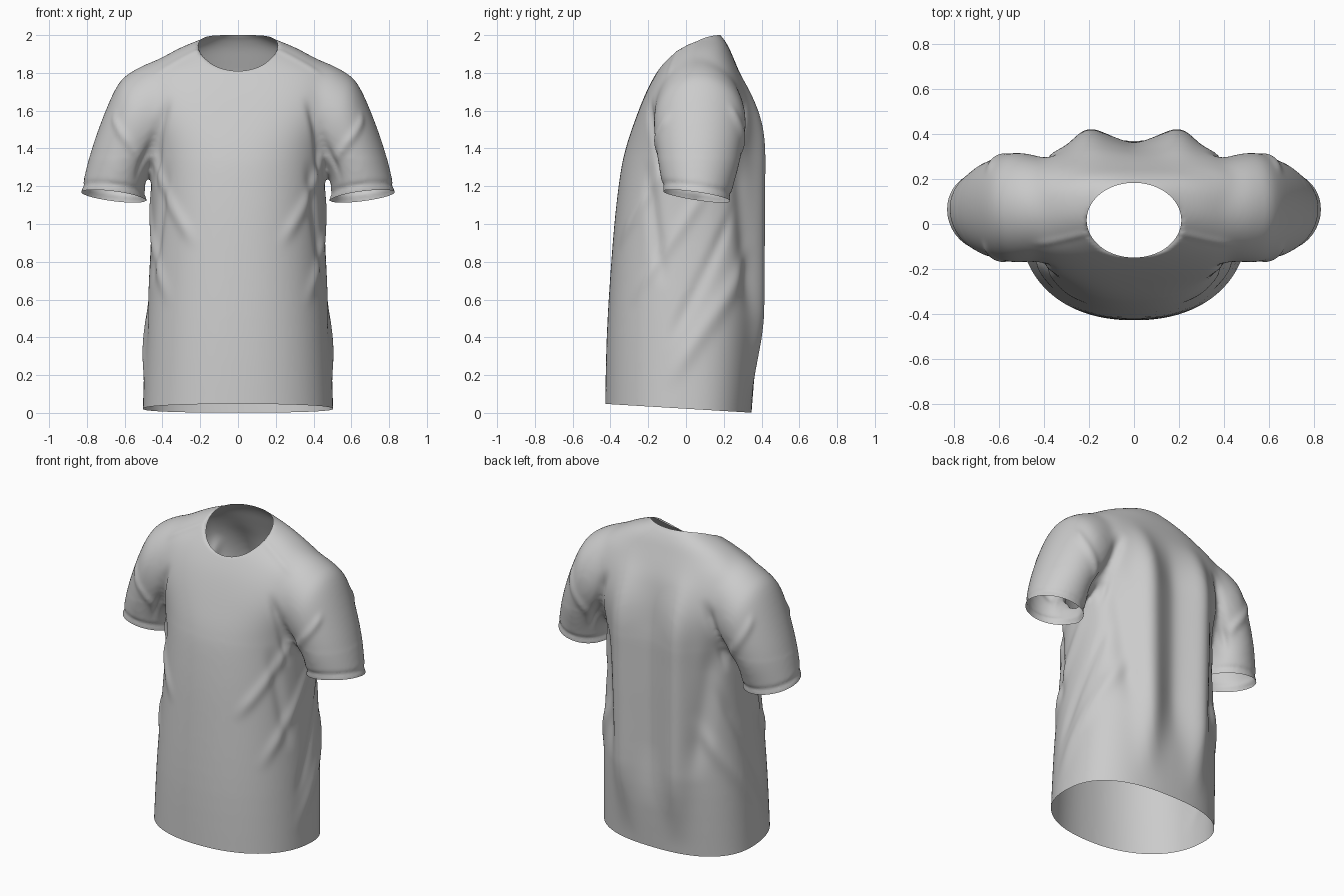
import bpy, bmesh, math
from mathutils import Vector as V

if "Cube" in bpy.data.objects:
    bpy.data.objects.remove(bpy.data.objects["Cube"])

N = 64


def loft(bm, rings):
    """Closed tube through a list of point rings."""
    loops = [[bm.verts.new(p) for p in r] for r in rings]
    for a, b in zip(loops, loops[1:]):
        for i in range(N):
            j = (i + 1) % N
            bm.faces.new((a[i], a[j], b[j], b[i]))
    bm.faces.new(loops[0])
    bm.faces.new(loops[-1])


def spline(rows, steps=5):
    """Catmull-Rom refinement of number rows."""
    rows = [V(r) for r in rows]
    out = []
    for i in range(len(rows) - 1):
        p0, p1, p2, p3 = rows[max(i - 1, 0)], rows[i], rows[i + 1], rows[min(i + 2, len(rows) - 1)]
        for k in range(steps):
            t = k / steps
            out.append(0.5 * (2 * p1 + (p2 - p0) * t + (2 * p0 - 5 * p1 + 4 * p2 - p3) * t * t
                              + (3 * p1 - p0 - 3 * p2 + p3) * t ** 3))
    return out + [rows[-1]]


def sgnpow(c, n):
    return math.copysign(abs(c) ** (2 / n), c)


# Torso sections: height, half width, front y, back y
TORSO = [(-.15, .51, -.43, .335), (.4, .49, -.42, .375), (.9, .462, -.388, .385),
         (1.2, .459, -.357, .387), (1.38, .47, -.325, .385), (1.55, .50, -.27, .365),
         (1.7, .52, -.21, .325), (1.8, .51, -.157, .285), (1.87, .42, -.11, .255),
         (1.93, .315, -.06, .23), (1.97, .22, -.02, .207), (2.01, .12, .05, .18)]
# Sleeve sections: outer x z, inner x z, front y, back y
SLEEVE = [(.25, 1.95, .22, 1.45, -.11, .25), (.42, 1.875, .34, 1.36, -.155, .29),
          (.55, 1.815, .42, 1.31, -.17, .315), (.645, 1.725, .465, 1.27, -.17, .315),
          (.765, 1.43, .495, 1.20, -.145, .28), (.832, 1.16, .49, 1.10, -.115, .235),
          (.85, .98, .50, .92, -.11, .23)]
ANG = [2 * math.pi * i / N for i in range(N)]

bm = bmesh.new()
rings = []
for z, a, yf, yb in spline(TORSO):
    r = []
    cy = .06 * min(max(z / 1.5, 0), 1) + max(0, z - 1.8) * .2
    for t in ANG:
        back = math.sin(t) > 0
        n = 2.2 + (.25 if back else 0) + .7 * math.exp(-((z - 1.66) / .2) ** 2)  # square chest
        r.append((a * sgnpow(math.cos(t), n), cy + (yb - cy if back else cy - yf) * sgnpow(math.sin(t), n), z))
    rings.append(r)
loft(bm, rings)
for s in (1, -1):
    rings = []
    for ox, oz, ix, iz, yf, yb in spline(SLEEVE):
        c = V(((ox + ix) / 2, (yf + yb) / 2, (oz + iz) / 2))
        u, w = V(((ox - ix) / 2, 0, (oz - iz) / 2)), V((0, (yb - yf) / 2, 0))
        pts = [c + u * math.cos(t) + w * math.sin(t) for t in ANG]
        rings.append([(s * p.x, p.y, p.z) for p in pts])
    loft(bm, rings)
bmesh.ops.recalc_face_normals(bm, faces=bm.faces[:])
me = bpy.data.meshes.new("t_shirt_base")
bm.to_mesh(me)
bm.free()

# Fuse torso and sleeves into one cloth surface
base = bpy.data.objects.new("t_shirt_base", me)
bpy.context.collection.objects.link(base)
m = base.modifiers.new("fuse", 'REMESH')
m.mode = 'VOXEL'
m.voxel_size = 0.0125
fused = bpy.data.meshes.new_from_object(base.evaluated_get(bpy.context.evaluated_depsgraph_get()))
bpy.data.objects.remove(base)
bm = bmesh.new()
bm.from_mesh(fused)
for k in range(24):
    vs = bm.verts[:] if k < 8 else [v for v in bm.verts if v.co.z > 1.35]  # softer shoulders
    bmesh.ops.smooth_vert(bm, verts=vs, factor=0.5, use_axis_x=True, use_axis_y=True, use_axis_z=True)


# Sleeve openings
def cuff_dist(p):
    return p.z - (1.147 + .13 * (abs(p.x) - .66) - .15 * (p.y - .06))


def on_sleeve(p):
    return abs(p.x) > .476 and .85 < p.z < 1.3


for s in (1, -1):
    faces = [f for f in bm.faces if on_sleeve(f.calc_center_median()) and f.calc_center_median().x * s > 0]
    geom = list({e for f in faces for e in f.edges}) + list({v for f in faces for v in f.verts}) + faces
    bmesh.ops.bisect_plane(bm, geom=geom, plane_co=(s * .66, .06, 1.147), plane_no=(-.13 * s, .15, 1))
dead = [f for f in bm.faces if on_sleeve(f.calc_center_median()) and cuff_dist(f.calc_center_median()) < 0]
bmesh.ops.delete(bm, geom=dead, context='FACES')

# Bottom hem opening
bmesh.ops.bisect_plane(bm, geom=bm.verts[:] + bm.edges[:] + bm.faces[:], plane_co=(0, 0, .022),
                       plane_no=(0, .06, 1), clear_inner=True)

# Neck opening, rim snapped to an oval
NX, NY, NC = .21, .166, .017


def neck_r(p):
    return math.hypot(p.x / NX, (p.y - NC) / NY)


dead = [f for f in bm.faces if f.calc_center_median().z > 1.6 and neck_r(f.calc_center_median()) < 1]
bmesh.ops.delete(bm, geom=dead, context='FACES')
for v in bm.verts:
    if v.is_boundary and v.co.z > 1.6:
        k = 1 / neck_r(v.co)
        v.co.x *= k
        v.co.y = NC + (v.co.y - NC) * k
        t = min(max((v.co.y + .149) / .332, 0), 1)
        v.co.z = 1.81 + .19 * math.sin(t * math.pi / 2)

# Cloth folds, mirrored: start, end, width, height
FOLDS = [((.2, .38, 1.5), (.19, .38, .45), .085, .05),
         ((0, .38, 1.5), (0, .38, .6), .08, -.025),
         ((.36, .27, 1.25), (.30, .30, .7), .06, -.02),
         ((.47, .25, 1.3), (.38, .30, 1.58), .03, -.022),
         ((.47, -.15, 1.3), (.40, -.2, 1.58), .025, -.018),
         ((.45, -.14, 1.28), (.28, -.30, .98), .035, .012),
         ((.40, -.2, 1.2), (.44, -.14, .8), .04, -.015),
         ((.46, .05, 1.1), (.38, -.2, .7), .035, .012),
         ((.44, .2, .95), (.47, -.02, .5), .035, -.012),
         ((.36, .28, .75), (.48, 0, .3), .045, .014),
         ((.52, -.15, 1.35), (.66, -.12, 1.55), .022, .010),
         ((.52, .29, 1.36), (.66, .27, 1.6), .025, .010),
         ((.24, -.05, 1.91), (.40, -.08, 1.81), .016, .005)]
FOLDS = [(V(a), V(b) - V(a), w, h) for a, b, w, h in FOLDS]
bm.normal_update()
moves = []
for v in bm.verts:
    s = -1 if v.co.x < 0 else 1
    p = V((v.co.x * s, v.co.y, v.co.z))
    nrm = V((v.normal.x * s, v.normal.y, v.normal.z))
    d = 0
    if not (v.is_boundary and p.z > 1.6):
        for a, ab, w, h in FOLDS:
            t = (p - a).dot(ab) / ab.length_squared
            if -.4 < t < 1.4:
                fade = min(1, max(0, (t + .4) / .5)) * min(1, max(0, (1.4 - t) / .5))
                off = p - a - ab * t
                if off.length > .3:
                    continue
                deep = off.dot(nrm)  # distance along the surface, ignoring depth
                q = (off - nrm * deep).length / w
                if q < 3:
                    d += h * fade * fade * (3 - 2 * fade) * math.exp(-q * q - (deep / .11) ** 4)
    if on_sleeve(p):  # stitched cuff groove
        d -= .008 * math.exp(-((cuff_dist(p) - .035) / .012) ** 2)
    moves.append(v.normal * d)
for v, mv in zip(bm.verts, moves):
    v.co += mv
inner = [v for v in bm.verts if not v.is_boundary]
for _ in range(2):
    bmesh.ops.smooth_vert(bm, verts=inner, factor=0.5, use_axis_x=True, use_axis_y=True, use_axis_z=True)
for f in bm.faces:
    f.smooth = True
shirt = bpy.data.meshes.new("t_shirt")
bm.to_mesh(shirt)
bm.free()
bpy.context.collection.objects.link(bpy.data.objects.new("t_shirt", shirt))
